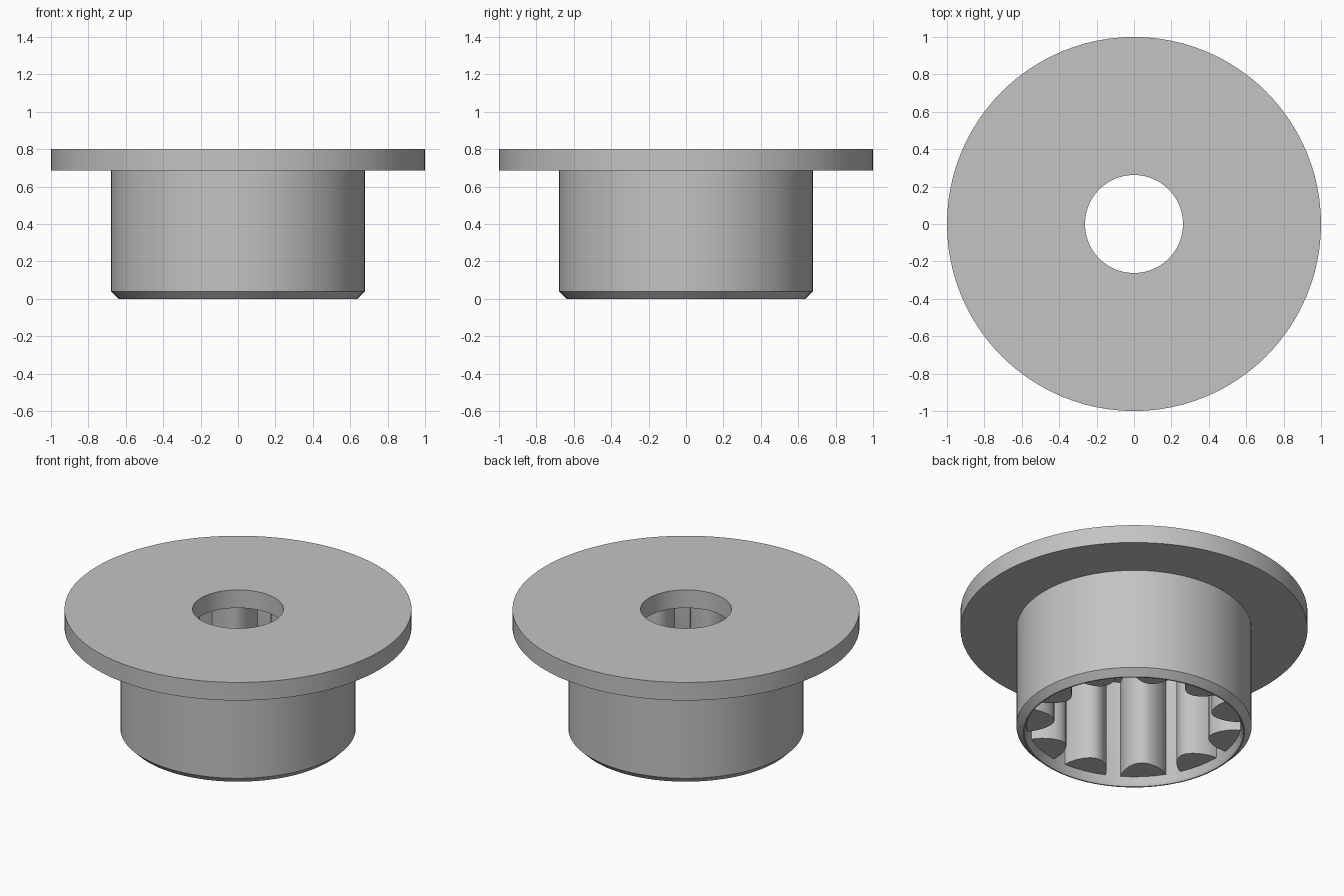
import bpy, bmesh, math

default_cube = bpy.data.objects.get("Cube")
if default_cube:
    bpy.data.objects.remove(default_cube, do_unlink=True)

# Single plain grey
GREY = (0.55, 0.55, 0.55, 1.0)
grey = bpy.data.materials.new("plain grey")
grey.use_nodes = True
grey.diffuse_color = GREY
grey.node_tree.nodes["Principled BSDF"].inputs["Base Color"].default_value = GREY

BORE = 0.62        # inner wall of the sleeve
FLANGE_Z = 0.685   # underside of the flange
TOP_Z = 0.80
RIBS = 11
RIB_START = 0.06   # ribs stop short of the open end
RIB_DEPTH = 0.16
RIB_HALF = math.radians(12.3)


def finish(bm, name):
    """Turn a bmesh into a grey object with smooth curves and crisp edges."""
    bmesh.ops.recalc_face_normals(bm, faces=bm.faces)
    mesh = bpy.data.meshes.new(name)
    bm.to_mesh(mesh)
    bm.free()
    mesh.materials.append(grey)
    mesh.shade_smooth()
    mesh.set_sharp_from_angle(angle=math.radians(30))
    obj = bpy.data.objects.new(name, mesh)
    bpy.context.collection.objects.link(obj)
    return obj


def lathe(name, profile, steps=96):
    """Revolve a closed (radius, height) outline around z."""
    bm = bmesh.new()
    verts = [bm.verts.new((r, 0, z)) for r, z in profile]
    edges = [bm.edges.new((a, b)) for a, b in zip(verts, verts[1:] + verts[:1])]
    bmesh.ops.spin(bm, geom=verts + edges, cent=(0, 0, 0), axis=(0, 0, 1),
                   angle=math.tau, steps=steps, use_merge=True)
    bmesh.ops.remove_doubles(bm, verts=bm.verts, dist=1e-5)
    return finish(bm, name)


# Flange, chamfered sleeve and central hole as one turned body
lathe("flanged_sleeve", [
    (0.262, TOP_Z), (1.0, TOP_Z), (1.0, FLANGE_Z), (0.678, FLANGE_Z),
    (0.678, 0.04), (0.638, 0), (0.63, 0), (BORE, 0.02),
    (BORE, FLANGE_Z), (0.262, FLANGE_Z),
])

# Rounded ribs running up the inside of the sleeve
bm = bmesh.new()
SIDES = 16
for k in range(RIBS):
    middle = math.radians(225) + math.tau * k / RIBS
    outline = []
    for i in range(SIDES + 1):
        t = math.pi * i / SIDES
        a = middle - RIB_HALF * math.cos(t)
        r = BORE - RIB_DEPTH * abs(math.sin(t))
        outline.append((r * math.cos(a), r * math.sin(a)))
    # back of the rib follows the bore
    for s in (0.5, 0, -0.5):
        a = middle + RIB_HALF * s
        outline.append((BORE * math.cos(a), BORE * math.sin(a)))
    face = bm.faces.new([bm.verts.new((x, y, RIB_START)) for x, y in outline])
    result = bmesh.ops.extrude_face_region(bm, geom=[face], use_keep_orig=True)
    moved = [g for g in result["geom"] if isinstance(g, bmesh.types.BMVert)]
    bmesh.ops.translate(bm, verts=moved, vec=(0, 0, FLANGE_Z - RIB_START))
finish(bm, "inner_ribs")
